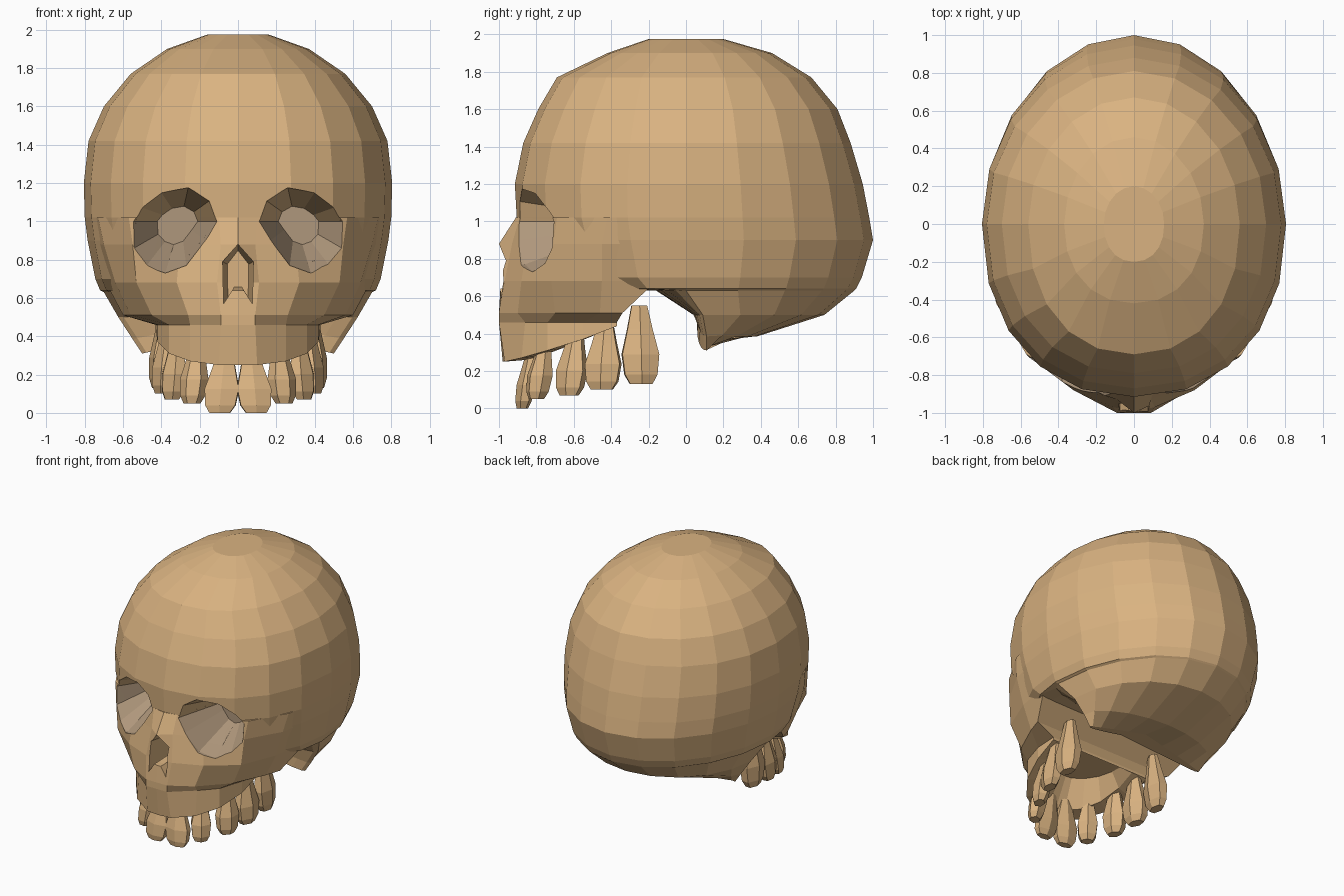
import bpy, bmesh, math

if "Cube" in bpy.data.objects:
    bpy.data.objects.remove(bpy.data.objects["Cube"])


def material(name, rgb):
    m = bpy.data.materials.new(name)
    m.diffuse_color = (*rgb, 1)
    m.use_nodes = True
    m.node_tree.nodes["Principled BSDF"].inputs["Base Color"].default_value = m.diffuse_color
    return m


BONE = material("bone", (0.70, 0.45, 0.22))
SOCKET = material("socket grey brown", (0.43, 0.31, 0.20))


def loft(name, rings, rule=None):
    """Closed flat-shaded solid through rings with equal point counts."""
    bm = bmesh.new()
    vs = [[bm.verts.new(p) for p in r] for r in rings]
    n = len(rings[0])
    for a, b in zip(vs, vs[1:]):
        for i in range(n):
            j = (i + 1) % n
            bm.faces.new((a[i], a[j], b[j], b[i]))
    bm.faces.new(vs[0])
    bm.faces.new(vs[-1])
    bmesh.ops.recalc_face_normals(bm, faces=bm.faces)
    if rule:
        for f in bm.faces:
            f.material_index = 1 if rule(f.calc_center_median()) else 0
    me = bpy.data.meshes.new(name)
    bm.to_mesh(me)
    bm.free()
    me.materials.append(BONE)
    me.materials.append(SOCKET)
    ob = bpy.data.objects.new(name, me)
    bpy.context.scene.collection.objects.link(ob)
    return ob


def spow(v, e):
    return math.copysign(abs(v) ** e, v)


def skull_ring(z, w, yf, yb, n=20):
    """Egg-shaped section: half width, front y, back y."""
    yc = max(0, yf + 0.05)
    pts = []
    for i in range(n):
        a = 2 * math.pi * i / n
        c, s = math.cos(a), math.sin(a)
        e = 2 / 2.2 if s < 0 else 1
        x = w * spow(c, e)
        y = yc + spow(s, e) * ((yc - yf) if s < 0 else (yb - yc))
        # base arches up between the two lower side corners
        lift = 0.11 * (1 - abs(x) / w) if z < 0.45 and y < 0.2 else 0
        pts.append((x, y, z + lift))
    return pts


# Braincase
cranium = loft("cranium", [skull_ring(*r) for r in (
    (1.975, .16, -.20, .20), (1.90, .37, -.42, .46), (1.77, .56, -.69, .67),
    (1.60, .70, -.79, .81), (1.42, .78, -.87, .88), (1.20, .805, -.915, .945),
    (1.02, .80, -.905, .98), (.90, .785, -.86, 1.0), (.70, .745, -.75, .94),
    (.64, .72, -.60, .91), (.63, .70, -.16, .90), (.50, .625, .04, .74),
    (.385, .55, .06, .38), (.31, .50, .06, .13))])


def mirrored(half):
    """Half outline from the middle outwards -> full outline."""
    return [(-x, y, z) for x, y, z in reversed(half[1:])] + half


# Face: nose bridge, cheeks, upper jaw
rows = [
    (1.02, [(0, -.91), (.10, -.89), (.30, -.86), (.57, -.69), (.73, -.42), (.77, -.20)]),
    (.88, [(0, -1.0), (.09, -.93), (.30, -.85), (.55, -.71), (.70, -.45), (.75, -.20)]),
    (.68, [(0, -.99), (.11, -.97), (.32, -.88), (.53, -.72), (.64, -.45), (.69, -.16)]),
    (.51, [(0, -1.0), (.09, -1.0), (.26, -.90), (.45, -.70), (.56, -.46), (.60, -.34)]),
    (.46, [(0, -1.0), (.09, -1.0), (.25, -.86), (.36, -.74), (.42, -.55), (.43, -.37)]),
]
rings = [[(x, y, z) for x, y in pts] for z, pts in rows]
rim = [(0, -.98, .25), (.10, -.97, .25), (.25, -.88, .27),
       (.36, -.74, .31), (.42, -.55, .37), (.43, -.37, .44)]
rings.append(rim)
# hollow palate inside the tooth row
rings.append([(x * .7, -.4 + (y + .4) * .78, z + .01) for x, y, z in rim])
rings.append([(x * .5, -.4 + (y + .4) * .6, .47) for x, y, z in rim])
face = loft("face", [mirrored(r) for r in rings])

# Eye socket cutters, tapering inwards
EYE = [(.10, 1.0), (.145, 1.11), (.26, 1.175), (.40, 1.15), (.51, 1.075), (.57, 1.0),
       (.56, .85), (.48, .765), (.38, .73), (.27, .77), (.17, .90)]
cutters = []
for side, label in ((1, "right"), (-1, "left")):
    front = [(side * x, -1.15, z) for x, z in EYE]
    edge = [(side * x, -.93 + .4 * (x - .1), z) for x, z in EYE]
    deep = [(side * (.30 + (x - .30) * .45), -.52, 1.0 + (z - 1.0) * .45) for x, z in EYE]
    cutters.append(loft(label + "_socket_cutter", [front, edge, deep],
                        rule=lambda c: c.z < 1.0))

# Nose opening cutter
NOSE = [(0, .88), (.08, .79), (.075, .57), (.03, .64), (-.03, .64), (-.075, .57), (-.08, .79)]
cutters.append(loft("nose_cutter", [[(x, -1.15, z) for x, z in NOSE],
                                    [(x, -.94, z) for x, z in NOSE],
                                    [(x * .7, -.74, .72 + (z - .72) * .8) for x, z in NOSE]]))
for c in cutters:
    c.hide_render = True
    c.display_type = 'WIRE'
    for body in (cranium, face):
        m = body.modifiers.new(c.name, 'BOOLEAN')
        m.operation = 'DIFFERENCE'
        m.solver = 'EXACT'
        m.object = c


# Teeth: six-sided crowns tapering into roots
def tooth(name, side, x, y, z0, z1, w, d, ang, lean):
    ca, sa = math.cos(math.radians(ang)), math.sin(math.radians(ang))
    rings = []
    for t, s in ((0, .6), (.12, .88), (.38, 1.0), (.7, .68), (1, .42)):
        ring = []
        for i in range(6):
            a = math.pi * (i + .5) / 3
            u, v = math.cos(a) * w * .57 * s, math.sin(a) * d * .5 * s
            ring.append((side * (x + u * ca - v * sa - .03 * t),
                         y + u * sa + v * ca + lean * t, z0 + (z1 - z0) * t))
        rings.append(ring)
    loft(name, rings)


TEETH = [("incisor", .095, -.875, 0, .33, .18, .10, 5, .05),
         ("canine", .24, -.80, .05, .38, .14, .13, 38, .05),
         ("premolar", .345, -.625, .07, .42, .16, .13, 65, .04),
         ("front_molar", .395, -.45, .10, .46, .19, .13, 80, .02),
         ("back_molar", .41, -.24, .13, .55, .20, .13, 95, -.01)]
for side, label in ((1, "right"), (-1, "left")):
    for name, *dims in TEETH:
        tooth(label + "_" + name, side, *dims)
